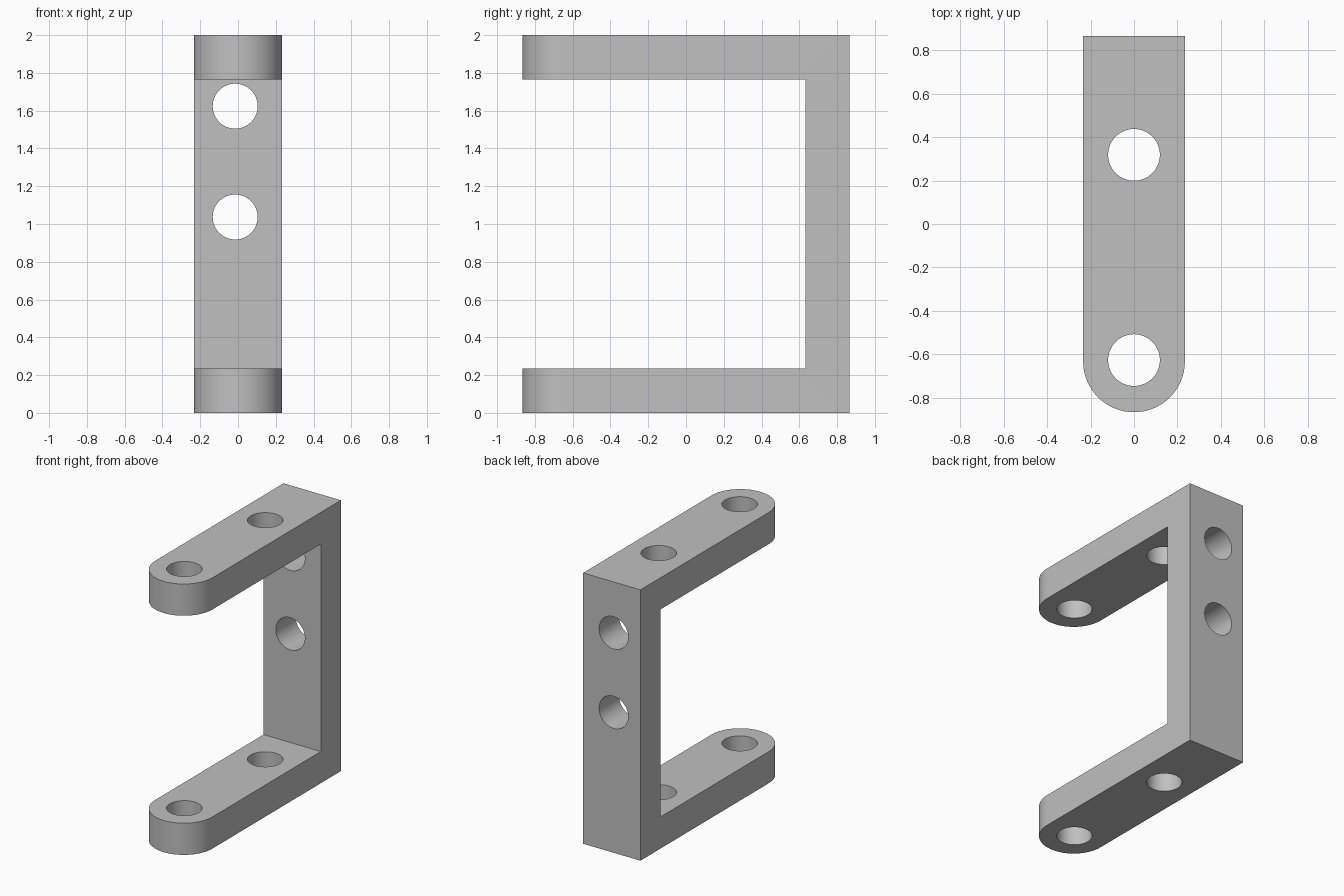
import bpy, bmesh
from math import sin, cos, pi
from mathutils import Vector

cube = bpy.data.objects.get("Cube")
if cube:
    bpy.data.objects.remove(cube, do_unlink=True)

HALF_W, HALF_D, HEIGHT, THICK = 0.234, 0.866, 2.0, 0.234
HOLE_R, SEGMENTS = 0.119, 64

grey = bpy.data.materials.new("light grey metal")
colour = (0.53, 0.53, 0.53, 1)
grey.diffuse_color = colour
grey.use_nodes = True
grey.node_tree.nodes["Principled BSDF"].inputs["Base Color"].default_value = colour


def prism(name, points, direction):
    """Extrude a closed outline along a direction."""
    bm = bmesh.new()
    face = bm.faces.new([bm.verts.new(p) for p in points])
    extruded = bmesh.ops.extrude_face_region(bm, geom=[face])["geom"]
    moved = [v for v in extruded if isinstance(v, bmesh.types.BMVert)]
    bmesh.ops.translate(bm, verts=moved, vec=Vector(direction))
    bmesh.ops.recalc_face_normals(bm, faces=bm.faces)
    mesh = bpy.data.meshes.new(name)
    bm.to_mesh(mesh)
    bm.free()
    mesh.materials.append(grey)
    obj = bpy.data.objects.new(name, mesh)
    bpy.context.collection.objects.link(obj)
    return obj


def combine(target, cutter, operation):
    """Apply a boolean, then discard the cutter."""
    cutter.hide_render = True
    mod = target.modifiers.new("cut", "BOOLEAN")
    mod.operation, mod.solver, mod.object = operation, "EXACT", cutter
    bpy.context.view_layer.objects.active = target
    bpy.ops.object.modifier_apply(modifier=mod.name)
    bpy.data.objects.remove(cutter, do_unlink=True)


# C-shaped side profile, extruded wider than the finished part
inner_y = HALF_D - THICK
profile = [(-1, 0), (HALF_D, 0), (HALF_D, HEIGHT), (-1, HEIGHT),
           (-1, HEIGHT - THICK), (inner_y, HEIGHT - THICK),
           (inner_y, THICK), (-1, THICK)]
bracket = prism("bracket", [(-0.5, y, z) for y, z in profile], (1, 0, 0))

# Plan outline trims the width and rounds the arm tips
tip_y = HALF_W - HALF_D
plan = [(HALF_W, 1.2, -1), (-HALF_W, 1.2, -1)]
for i in range(SEGMENTS // 2 + 1):
    a = pi + 2 * pi * i / SEGMENTS
    plan.append((HALF_W * cos(a), tip_y + HALF_W * sin(a), -1))
combine(bracket, prism("plan_trim", plan, (0, 0, 4)), "INTERSECT")

circle = [(HOLE_R * cos(2 * pi * i / SEGMENTS), HOLE_R * sin(2 * pi * i / SEGMENTS))
          for i in range(SEGMENTS)]

# Vertical holes through both arms
for y in (0.318, -0.626):
    points = [(u, y + v, -0.5) for u, v in circle]
    combine(bracket, prism("arm_hole", points, (0, 0, 3)), "DIFFERENCE")

# Horizontal holes through the back wall
for z in (1.624, 1.037):
    points = [(u - 0.015, 0.4, z + v) for u, v in circle]
    combine(bracket, prism("wall_hole", points, (0, 1, 0)), "DIFFERENCE")

# Smooth the curved walls, keep edges crisp
bpy.ops.object.select_all(action="DESELECT")
bracket.select_set(True)
bpy.context.view_layer.objects.active = bracket
bpy.ops.object.shade_smooth_by_angle(angle=pi / 6)
